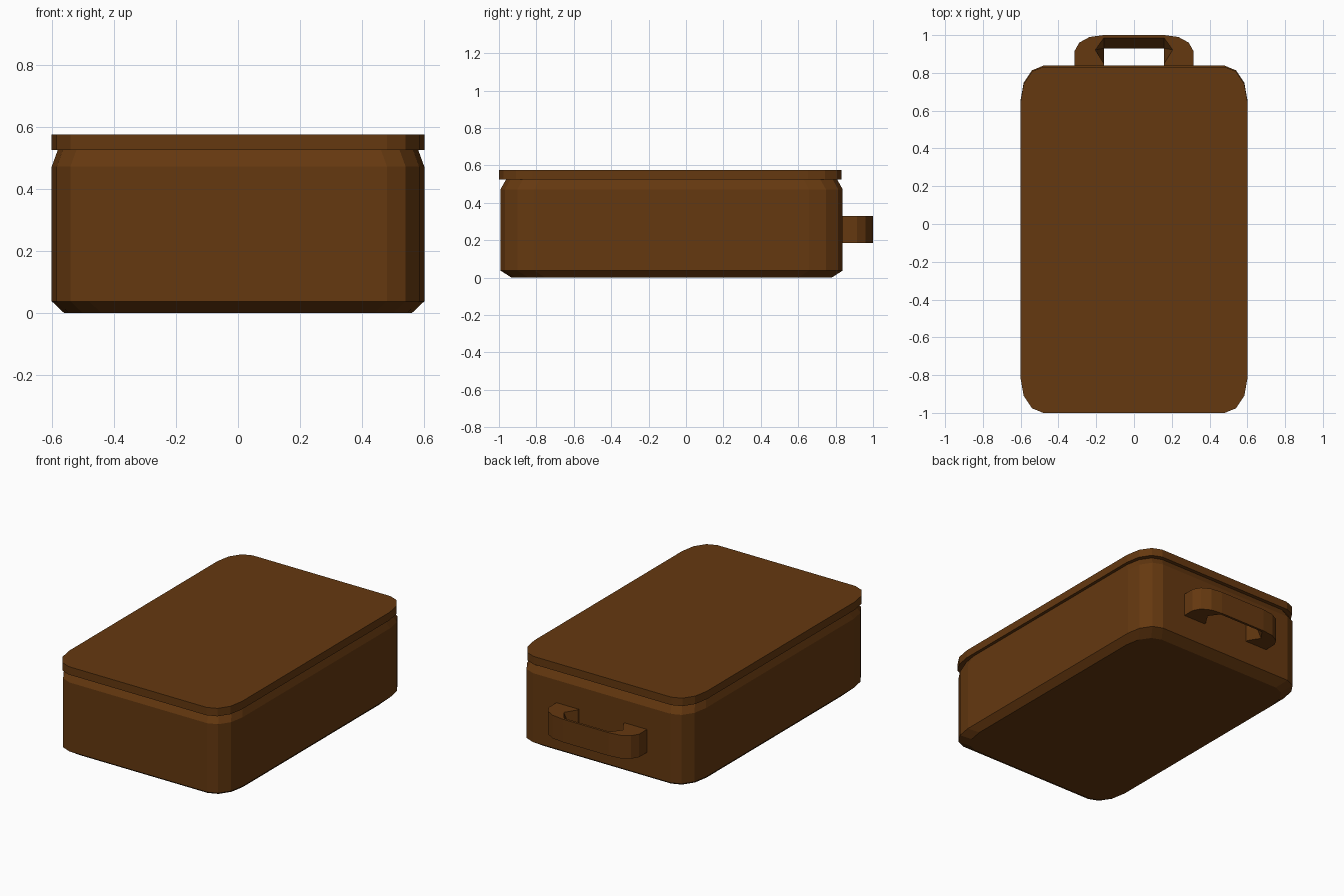
import bpy, bmesh
from math import cos, sin, pi

if "Cube" in bpy.data.objects:
    bpy.data.objects.remove(bpy.data.objects["Cube"])

brown = bpy.data.materials.new("brown")
brown.diffuse_color = (0.13, 0.04, 0.005, 1)
brown.use_nodes = True
brown.node_tree.nodes["Principled BSDF"].inputs["Base Color"].default_value = brown.diffuse_color


def rounded_outline(hx, hy, cy, rx=0.12, ry=0.18, seg=3):
    pts = []
    for q, (sx, sy) in enumerate([(1, 1), (-1, 1), (-1, -1), (1, -1)]):
        for i in range(seg + 1):
            a = (q + i / seg) * pi / 2
            pts.append((sx * (hx - rx) + rx * cos(a),
                        cy + sy * (hy - ry) + ry * sin(a)))
    return pts


def loft(name, rings):
    """Skin a stack of (z, outline) rings and cap both ends."""
    bm = bmesh.new()
    loops = [[bm.verts.new((x, y, z)) for x, y in pts] for z, pts in rings]
    n = len(loops[0])
    for a, b in zip(loops, loops[1:]):
        for i in range(n):
            j = (i + 1) % n
            bm.faces.new((a[i], a[j], b[j], b[i]))
    bm.faces.new(loops[0][::-1])
    bm.faces.new(loops[-1])
    bmesh.ops.remove_doubles(bm, verts=bm.verts, dist=1e-5)
    bmesh.ops.recalc_face_normals(bm, faces=bm.faces)
    mesh = bpy.data.meshes.new(name)
    bm.to_mesh(mesh)
    bm.free()
    mesh.materials.append(brown)
    obj = bpy.data.objects.new(name, mesh)
    bpy.context.collection.objects.link(obj)
    return obj


# Case body with chamfered base and tapered shoulder
loft("case_body", [
    (0.0, rounded_outline(0.56, 0.855, -0.077)),
    (0.038, rounded_outline(0.60, 0.915, -0.077)),
    (0.472, rounded_outline(0.60, 0.915, -0.077)),
    (0.527, rounded_outline(0.58, 0.884, -0.077)),
])

# Lid slab
lid = rounded_outline(0.60, 0.916, -0.084)
loft("lid", [(0.525, lid), (0.575, lid)])

# Carry handle: inner side bulges to a ridge at mid height
outer = [(0.315, 0.83), (0.315, 0.915), (0.29, 0.96), (0.235, 0.99), (0.16, 1.0)]
inner_edge = [(0.16, 0.985), (0.205, 0.922), (0.16, 0.85), (0.16, 0.83)]
inner_ridge = [(0.16, 0.93), (0.16, 0.93), (0.16, 0.85), (0.16, 0.83)]


def handle_outline(inner):
    left = [(-x, y) for x, y in outer[::-1]]
    left_inner = [(-x, y) for x, y in inner[::-1]]
    return outer + left + left_inner + inner


loft("carry_handle", [
    (0.185, handle_outline(inner_edge)),
    (0.257, handle_outline(inner_ridge)),
    (0.33, handle_outline(inner_edge)),
])
